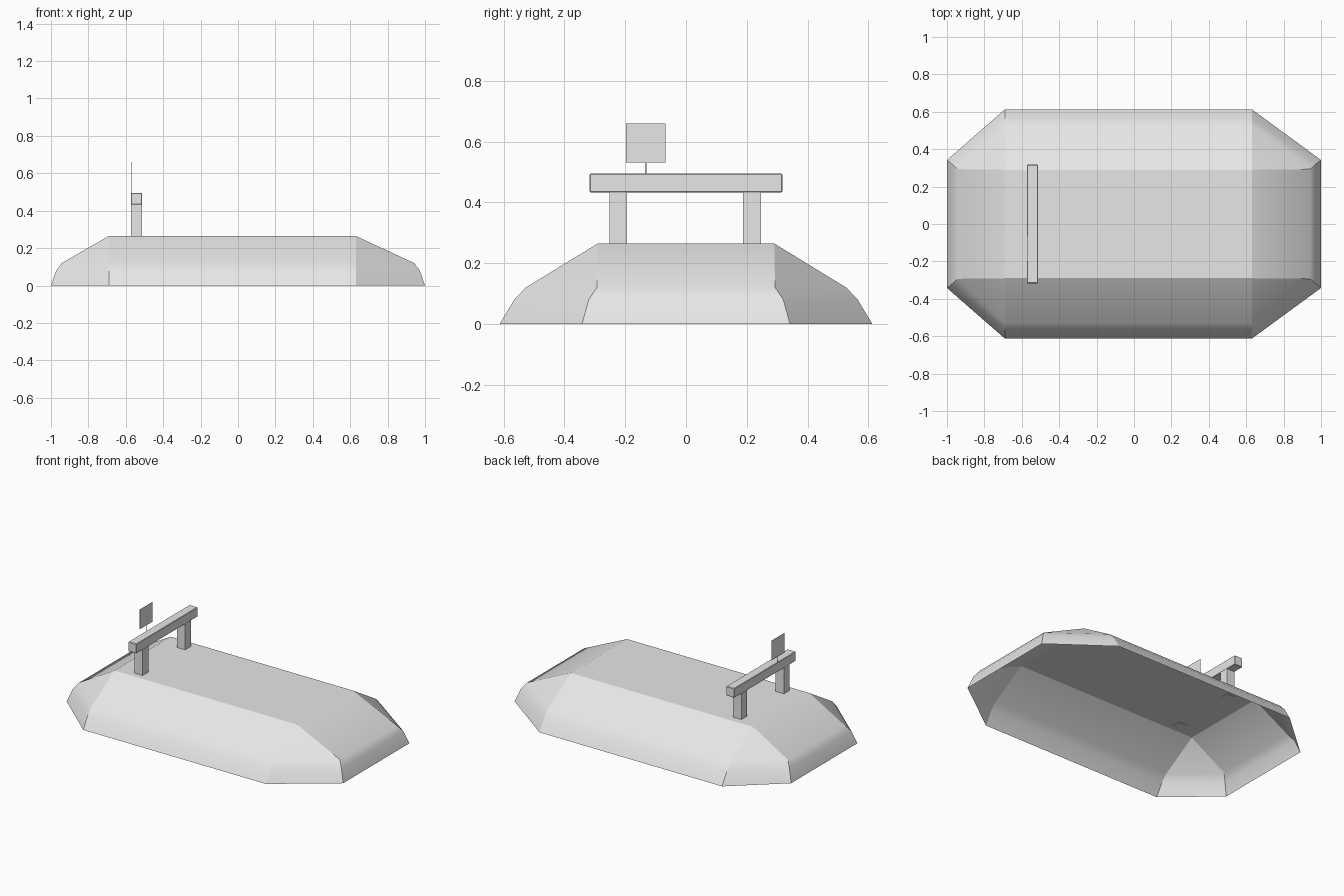
import bpy
import bmesh

cube = bpy.data.objects.get("Cube")
if cube:
    bpy.data.objects.remove(cube, do_unlink=True)

# One plain grey for everything
grey = bpy.data.materials.new("light_grey")
grey.use_nodes = True
grey.diffuse_color = (0.8, 0.8, 0.8, 1)
grey.node_tree.nodes["Principled BSDF"].inputs["Base Color"].default_value = (0.8, 0.8, 0.8, 1)


def finish(name, bm):
    mesh = bpy.data.meshes.new(name)
    bm.to_mesh(mesh)
    bm.free()
    mesh.materials.append(grey)
    obj = bpy.data.objects.new(name, mesh)
    bpy.context.collection.objects.link(obj)
    return obj


def box(name, low, high):
    bm = bmesh.new()
    bmesh.ops.create_cube(bm, size=1)
    for v in bm.verts:
        v.co = [(a + b) / 2 + c * (b - a) for a, b, c in zip(low, high, v.co)]
    return finish(name, bm)


# Hull: an open-bottomed shell of stacked octagons under a flat rectangular deck
LEFT, RIGHT, DECK_Y, DECK_Z = -0.69, 0.63, 0.29, 0.265
# Each level: height, end reach in x, half width of the ends, half width of the sides
levels = [(0, 1.0, 0.342, 0.613), (0.08, 0.972, 0.32, 0.565), (0.12, 0.942, 0.293, 0.527)]

bm = bmesh.new()
rings = []
for z, end, end_y, side_y in levels:
    outline = [(-end, -end_y), (LEFT, -side_y), (RIGHT, -side_y), (end, -end_y),
               (end, end_y), (RIGHT, side_y), (LEFT, side_y), (-end, end_y)]
    rings.append([bm.verts.new((x, y, z)) for x, y in outline])
deck = [bm.verts.new((x, y, DECK_Z)) for x, y in
        [(LEFT, -DECK_Y), (RIGHT, -DECK_Y), (RIGHT, DECK_Y), (LEFT, DECK_Y)]]

for lower, upper in zip(rings, rings[1:]):
    for i in range(8):
        j = (i + 1) % 8
        bm.faces.new((lower[i], lower[j], upper[j], upper[i]))

# Upper slopes: a triangle at each corner, a quad along each side and end
top = rings[-1]
for k in range(4):
    a, b, c = top[2 * k], top[2 * k + 1], top[(2 * k + 2) % 8]
    bm.faces.new((a, b, deck[k]))
    bm.faces.new((b, c, deck[(k + 1) % 4], deck[k]))
bm.faces.new(deck)

# Only the rounded shoulder is smooth; panel seams and the deck edge stay sharp
bm.normal_update()
for f in bm.faces:
    f.smooth = True
for e in bm.edges:
    a, b = e.verts
    e.smooth = abs(a.co.z - b.co.z) < 0.001 and 0.01 < a.co.z < 0.2
finish("hull", bm)

# Frame standing across the deck
X0, X1 = -0.572, -0.513
for name, y0, y1 in [("right_post", -0.252, -0.194), ("left_post", 0.187, 0.246)]:
    box(name, (X0, y0, 0.262), (X1, y1, 0.435))
beam = box("crossbeam", (X0, -0.317, 0.433), (X1, 0.317, 0.495))
bevel = beam.modifiers.new("bevel", "BEVEL")
bevel.width = 0.003
bevel.segments = 1

# Thin flag plate on a slim stalk above the beam
box("flag_stalk", (X0, -0.135, 0.49), (X0 + 0.002, -0.13, 0.535))
box("flag_plate", (X0, -0.198, 0.532), (X0 + 0.002, -0.068, 0.66))
